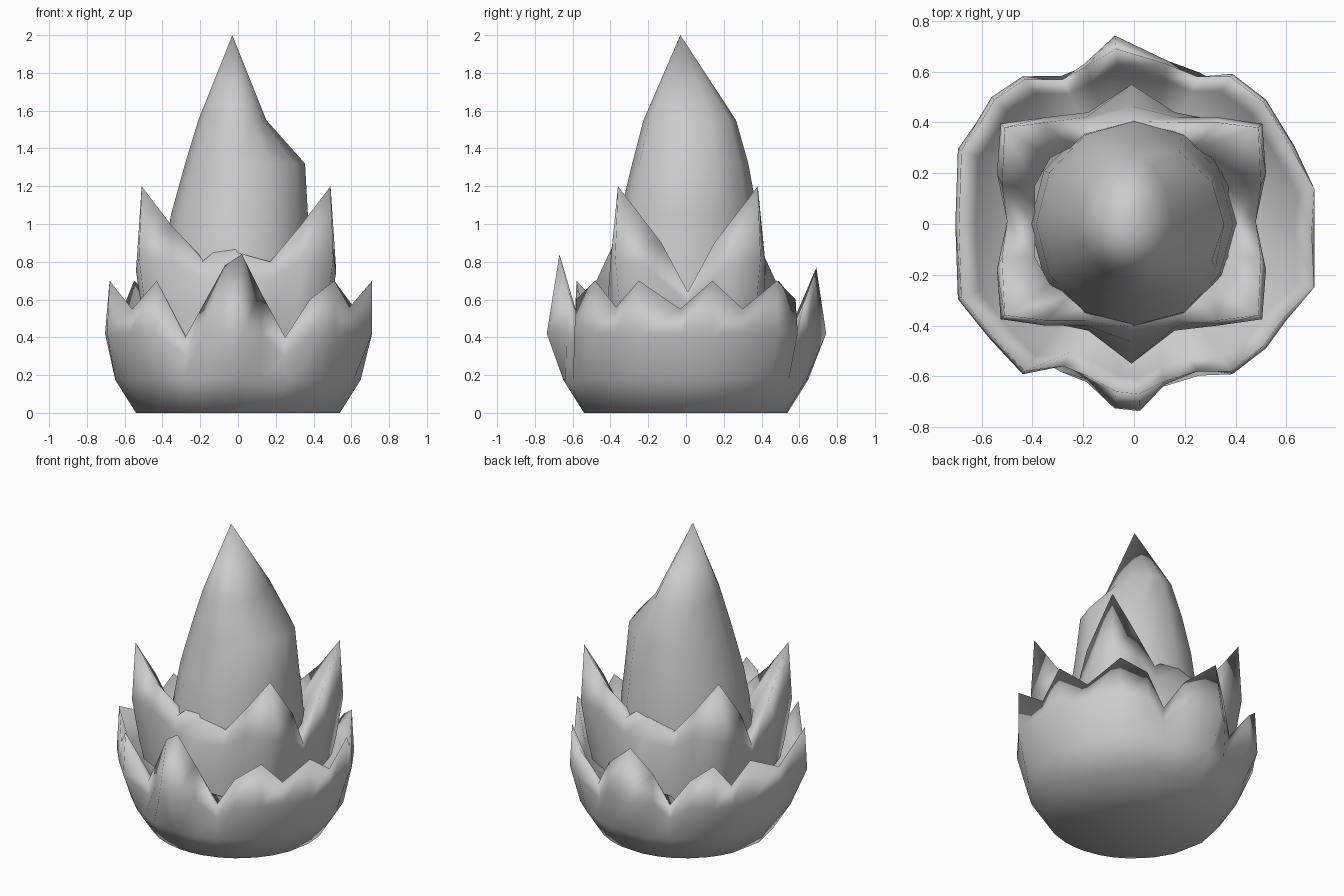
import bpy, math

if "Cube" in bpy.data.objects:
    bpy.data.objects.remove(bpy.data.objects["Cube"])

grey = bpy.data.materials.new("soft_grey")
grey.diffuse_color = (0.6, 0.6, 0.6, 1)
grey.use_nodes = True
grey.node_tree.nodes["Principled BSDF"].inputs["Base Color"].default_value = grey.diffuse_color


def add_part(name, rows, tip=None, floor=False):
    """Skin a stack of equal-length closed rows of points, lowest row first."""
    n = len(rows[0])
    verts = [p for row in rows for p in row]
    faces = []
    for r in range(len(rows) - 1):
        for i in range(n):
            j = (i + 1) % n
            faces.append((r * n + i, r * n + j, (r + 1) * n + j, (r + 1) * n + i))
    if tip:
        top = (len(rows) - 1) * n
        faces += [(top + i, top + (i + 1) % n, len(verts)) for i in range(n)]
        verts.append(tip)
    if floor:
        faces.append(tuple(reversed(range(n))))
    mesh = bpy.data.meshes.new(name)
    mesh.from_pydata(verts, [], faces)
    mesh.materials.append(grey)
    mesh.shade_smooth()
    ob = bpy.data.objects.new(name, mesh)
    bpy.context.collection.objects.link(ob)
    return ob


# Outer cup: jagged rim, counterclockwise from the front right notch
rim = [(.25, -.58, .40), (.38, -.58, .60), (.51, -.48, .70), (.59, -.37, .56),
       (.71, -.25, .70), (.70, -.03, .55), (.71, .14, .70), (.62, .30, .55),
       (.51, .48, .70), (.38, .58, .60), (.25, .58, .40), (.13, .63, .60),
       (-.07, .69, .77), (-.19, .62, .60), (-.28, .57, .40), (-.43, .57, .60),
       (-.55, .49, .70), (-.61, .39, .55), (-.68, .29, .70), (-.69, 0, .55),
       (-.68, -.29, .70), (-.56, -.44, .55), (-.43, -.58, .70), (-.28, -.56, .40),
       (-.18, -.60, .58), (-.07, -.66, .78), (.02, -.67, .84), (.12, -.62, .64)]


def cup_row(radius, z):
    return [(radius * x / math.hypot(x, y), radius * y / math.hypot(x, y), z)
            for x, y, _ in rim]


belly, inside = [], []
for x, y, z in rim:
    ridge = abs(x) < .1                     # front and back petals bulge out
    notch = z < .45
    k = 1.1 if ridge else .98 if notch else 1.02
    k = min(k, .71 / max(abs(x), .01), .742 / max(abs(y), .01))
    belly.append((x * k, y * k, .30 if notch else .42))
    inside.append((x * .90, y * .90, .36 if notch else .46))
add_part("outer_cup", [cup_row(.54, 0), cup_row(.65, .175), belly, rim,
                       inside, cup_row(.44, .36)], floor=True)

# Inner cup: four corner petals joined by a pointed ridge at front and back.
# Each row is one quarter, from the side valley round to the ridge;
# the last row folds back inside to meet the bud.
quarter_rows = [
    [(.44, 0, .2), (.45, .16, .2), (.41, .32, .2), (.28, .37, .2), (.15, .41, .2), (0, .50, .2)],
    [(.48, 0, .50), (.50, .18, .55), (.48, .36, .55), (.32, .40, .55), (.17, .43, .52), (0, .55, .52)],
    [(.49, 0, .58), (.53, .19, .75), (.515, .385, .82), (.34, .41, .80), (.18, .41, .70), (0, .465, .72)],
    [(.49, 0, .64), (.51, .14, .90), (.50, .37, 1.2), (.34, .39, .99), (.18, .39, .80), (0, .405, .85)],
    [(.38, 0, .62), (.38, .14, .70), (.32, .25, .74), (.24, .29, .74), (.14, .32, .78), (0, .33, .95)]]


def full_row(quarter):
    half = quarter + [(-x, y, z) for x, y, z in quarter[-2::-1]]
    ring = half + [(x, -y, z) for x, y, z in half[-2:0:-1]]
    return [(x - .01, y + (.01 if abs(x) > .1 else 0), z) for x, y, z in ring]


add_part("inner_petals", [full_row(q) for q in quarter_rows])

# Central bud: reach to the right, back, left and front at each height
SIDES = 12
bud_rings = [(.20, .40, .41, .40, .41), (.55, .41, .42, .41, .42),
             (.85, .39, .405, .385, .40), (1.05, .37, .38, .355, .35),
             (1.32, .355, .33, .28, .285), (1.55, .15, .265, .21, .225)]
rows = []
for z, right, back, left, front in bud_rings:
    row = []
    for i in range(SIDES):
        a = 2 * math.pi * i / SIDES
        c, s = math.cos(a), math.sin(a)
        row.append((c * (right if c > 0 else left), s * (back if s > 0 else front), z))
    rows.append(row)
add_part("central_bud", rows, tip=(-.03, -.03, 2.0))
